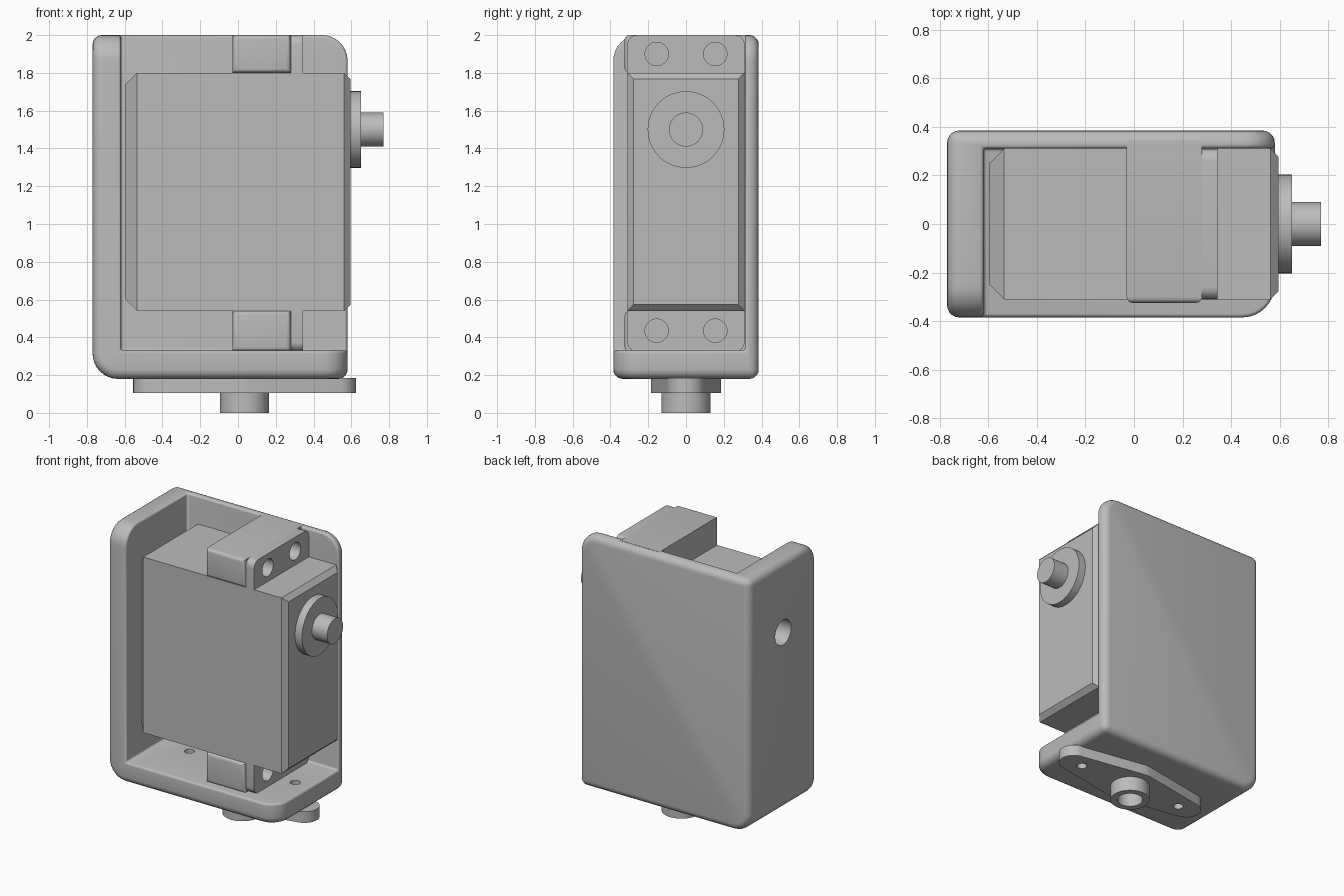
import bpy, bmesh, math
from mathutils import Matrix, Vector

old = bpy.data.objects.get("Cube")
if old:
    bpy.data.objects.remove(old, do_unlink=True)

grey = bpy.data.materials.new("plain grey")
grey.use_nodes = True
grey.diffuse_color = (0.5, 0.5, 0.5, 1)
grey.node_tree.nodes["Principled BSDF"].inputs["Base Color"].default_value = (0.5, 0.5, 0.5, 1)


def finish(name, bm):
    mesh = bpy.data.meshes.new(name)
    bmesh.ops.recalc_face_normals(bm, faces=bm.faces)
    bm.to_mesh(mesh)
    bm.free()
    mesh.materials.append(grey)
    obj = bpy.data.objects.new(name, mesh)
    bpy.context.collection.objects.link(obj)
    return obj


def box_mesh(lo, hi):
    bm = bmesh.new()
    lo, hi = Vector(lo), Vector(hi)
    bmesh.ops.create_cube(bm, size=1, matrix=Matrix.Translation((lo + hi) / 2)
                          @ Matrix.Diagonal((*(hi - lo), 1)))
    return bm


def round_edges(bm, test, radius, segments=6):
    """Bevel the edges whose midpoint passes the test."""
    edges = [e for e in bm.edges if test((e.verts[0].co + e.verts[1].co) / 2)]
    bmesh.ops.bevel(bm, geom=edges, offset=radius, segments=segments,
                    profile=0.5, affect='EDGES', clamp_overlap=True)


def cylinder(name, axis, start, end, a, b, radius):
    """Cylinder along x or z; a, b are its two other coordinates."""
    mid = (start + end) / 2
    if axis == 'x':
        place = Matrix.Translation((mid, a, b)) @ Matrix.Rotation(math.pi / 2, 4, 'Y')
    else:
        place = Matrix.Translation((a, b, mid))
    bm = bmesh.new()
    bmesh.ops.create_cone(bm, cap_ends=True, segments=48, radius1=radius,
                          radius2=radius, depth=end - start, matrix=place)
    return finish(name, bm)


def cut(obj, cutter):
    cutter.hide_render = True
    cutter.hide_viewport = True
    cutter.display_type = 'WIRE'
    mod = obj.modifiers.new("cut", 'BOOLEAN')
    mod.operation = 'DIFFERENCE'
    mod.solver = 'EXACT'
    mod.object = cutter


def bake(obj):
    """Replace the mesh by its modified result."""
    bpy.context.view_layer.update()
    graph = bpy.context.evaluated_depsgraph_get()
    mesh = bpy.data.meshes.new_from_object(obj.evaluated_get(graph))
    obj.modifiers.clear()
    obj.data = mesh


def near(p, x=None, y=None, z=None):
    return all(t is None or abs(c - t) < 0.01 for c, t in zip(p, (x, y, z)))


# Bracket: a block with one corner removed leaves side, bottom and back walls
L, R, F, B, LOW, TOP = -0.77, 0.58, -0.385, 0.385, 0.18, 2.0
IN_X, IN_Y, IN_Z = -0.62, 0.312, 0.33
bracket = finish("bracket", box_mesh((L, F, LOW), (R, B, TOP)))
corner = finish("bracket_cutter", box_mesh((IN_X, -1, IN_Z), (1, IN_Y, 3)))
cut(bracket, corner)
bake(bracket)
bpy.data.objects.remove(corner, do_unlink=True)

bm = bmesh.new()
bm.from_mesh(bracket.data)
round_edges(bm, lambda p: near(p, x=L, z=LOW) or near(p, x=R, z=TOP)
            or near(p, y=F, z=TOP) or near(p, x=R, y=F), 0.135, 8)


def is_inner(face):
    p, n = face.calc_center_median(), face.normal
    return ((n.x > 0.9 and p.x < 0) or (n.z > 0.9 and p.z < 1)
            or (n.y < -0.9 and p.y > 0))


# Wide rounding outside, narrow rounding inside
bm.normal_update()
weight = bm.edges.layers.float.new("bevel_weight_edge")
for e in bm.edges:
    if len(e.link_faces) == 2 and e.calc_face_angle(0) > 0.6:
        e[weight] = 0.3 if any(is_inner(f) for f in e.link_faces) else 1.0
bm.to_mesh(bracket.data)
bm.free()
bevel = bracket.modifiers.new("rounding", 'BEVEL')
bevel.limit_method = 'WEIGHT'
bevel.width = 0.05
bevel.segments = 5
bevel.use_clamp_overlap = False
cut(bracket, cylinder("side_hole_cutter", 'x', -1, -0.55, 0, 1.49, 0.09))

# Servo body with chamfered ends
bm = box_mesh((-0.595, -0.31, 0.54), (0.595, 0.31, 1.8))
round_edges(bm, lambda p: near(p, x=-0.595), 0.06, 1)
round_edges(bm, lambda p: near(p, x=0.595), 0.033, 1)
servo_body = finish("servo_body", bm)

# Output collar and shaft
collar = cylinder("output_collar", 'x', 0.59, 0.65, 0, 1.5, 0.203)
shaft = cylinder("output_shaft", 'x', 0.64, 0.77, 0, 1.5, 0.09)
smooth = [bracket, collar, shaft]

# Mounting lugs and the bracket blocks behind them
for label, z0, z1, outer, hole_z in (("upper", 1.8, 2.0, 2.0, 1.9),
                                     ("lower", 0.325, 0.54, 0.325, 0.435)):
    bm = box_mesh((0.28, -0.31, z0), (0.345, 0.31, z1))
    round_edges(bm, lambda p: abs(p.y) > 0.3 and near(p, z=outer), 0.05)
    lug = finish(label + "_lug", bm)
    bm = box_mesh((-0.03, -0.325, z0), (0.28, 0.345, z1))
    round_edges(bm, lambda p: near(p, y=-0.325), 0.025, 4)
    block = finish(label + "_block", bm)
    for side, y in (("right", -0.155), ("left", 0.155)):
        drill = cylinder(f"{label}_{side}_drill", 'x', 0.08, 0.5, y, hole_z, 0.062)
        cut(lug, drill)
        cut(block, drill)
    smooth += [lug, block]

# Tapered foot plate: outline around a large middle and two small end circles
MID = 0.035
points = []
for centre, radius, a0, a1 in ((0.49, 0.1, -80, 80), (0, 0.185, 80, 100),
                               (-0.49, 0.1, 100, 260), (0, 0.185, 260, 280)):
    steps = 16 if centre else 4
    for i in range(steps + 1):
        a = math.radians(a0 + (a1 - a0) * i / steps)
        points.append((MID + centre + radius * math.cos(a), radius * math.sin(a)))
bm = bmesh.new()
base = bm.faces.new([bm.verts.new((x, y, 0.105)) for x, y in points])
top = bmesh.ops.extrude_face_region(bm, geom=[base])["geom"]
bmesh.ops.translate(bm, vec=(0, 0, 0.08),
                    verts=[v for v in top if isinstance(v, bmesh.types.BMVert)])
if base.is_valid is False:
    bmesh.ops.holes_fill(bm, edges=bm.edges)
foot = finish("foot_plate", bm)

# Hollow boss and screw holes
boss = cylinder("foot_boss", 'z', 0, 0.11, MID, 0, 0.13)
bore = cylinder("boss_bore_cutter", 'z', -0.1, 0.16, MID, 0, 0.085)
cut(boss, bore)
cut(foot, bore)
for side, x in (("right", MID - 0.42), ("left", MID + 0.42)):
    drill = cylinder(f"foot_{side}_drill", 'z', 0, 0.45, x, 0, 0.033)
    cut(foot, drill)
    cut(bracket, drill)
smooth += [foot, boss]

# Smooth the curved parts, keeping edges sharp
bpy.ops.object.select_all(action='DESELECT')
for obj in smooth:
    bake(obj)
    obj.select_set(True)
    bpy.context.view_layer.objects.active = obj
bpy.ops.object.shade_smooth_by_angle(angle=math.radians(35))
bpy.ops.object.select_all(action='DESELECT')

# The cutters are no longer needed
for obj in list(bpy.data.objects):
    if obj.name.endswith(("_cutter", "_drill")):
        bpy.data.objects.remove(obj, do_unlink=True)
